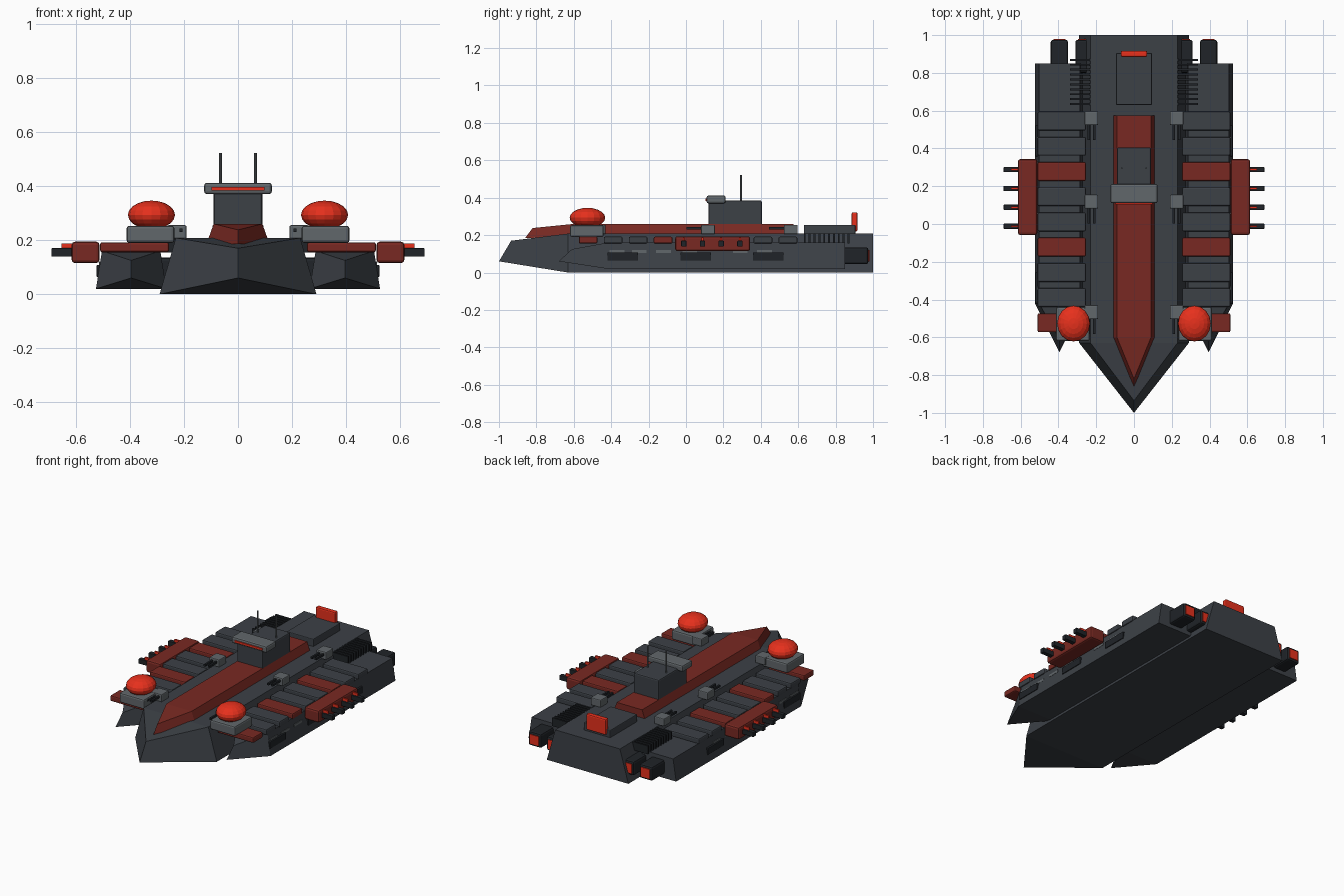
import bpy, bmesh
from mathutils import Matrix

if "Cube" in bpy.data.objects:
    bpy.data.objects.remove(bpy.data.objects["Cube"])

def material(name, r, g, b):
    m = bpy.data.materials.new(name)
    m.diffuse_color = (r, g, b, 1)
    m.use_nodes = True
    m.node_tree.nodes["Principled BSDF"].inputs["Base Color"].default_value = m.diffuse_color
    return m

HULL = material("hull_grey", 0.045, 0.052, 0.062)
RED = material("dark_red", 0.19, 0.022, 0.016)
GLOW = material("bright_red", 0.80, 0.03, 0.012)
GREY = material("light_grey", 0.12, 0.135, 0.145)
BLACK = material("near_black", 0.014, 0.017, 0.021)

def finish(bm, name, mat, bevel=0):
    bmesh.ops.recalc_face_normals(bm, faces=bm.faces)
    me = bpy.data.meshes.new(name)
    bm.to_mesh(me)
    bm.free()
    me.materials.append(mat)
    ob = bpy.data.objects.new(name, me)
    bpy.context.collection.objects.link(ob)
    if bevel:
        mod = ob.modifiers.new("bevel", 'BEVEL')
        mod.width, mod.segments = bevel, 2
    return ob

def box(name, x, y, z, mat, bevel=0):
    """Box from (min, max) ranges."""
    bm = bmesh.new()
    bmesh.ops.create_cube(bm, size=1)
    for v in bm.verts:
        for i, (lo, hi) in enumerate((x, y, z)):
            v.co[i] = lo if v.co[i] < 0 else hi
    return finish(bm, name, mat, bevel)

def pair(name, x, y, z, mat, bevel=0):
    """Box on the right and its mirror on the left."""
    box(name + "_right", x, y, z, mat, bevel)
    box(name + "_left", (-x[1], -x[0]), y, z, mat, bevel)

def prow(name, cx, wb, wt, zb, zt, back, shoulder, tip_low, tip_high, mat):
    """Sloped-side hull with a pointed bow; tips are (y, z)."""
    bm = bmesh.new()
    rings = []
    for w, z, tip in ((wb, zb, tip_low), (wt, zt, tip_high)):
        pts = [(cx - w, back, z), (cx - w, shoulder, z), (cx, tip[0], tip[1]),
               (cx + w, shoulder, z), (cx + w, back, z)]
        rings.append([bm.verts.new(p) for p in pts])
    for r in rings:
        bm.faces.new((r[0], r[1], r[3], r[4]))
        bm.faces.new(r[1:4])
    low, high = rings
    for i in range(5):
        j = (i + 1) % 5
        bm.faces.new((low[i], low[j], high[j], high[i]))
    return finish(bm, name, mat)

# Hulls and spine
prow("main_hull", 0, 0.29, 0.23, 0, 0.208, 1, -0.63, (-1, 0.06), (-0.935, 0.17), HULL)
for s, side in ((1, "right"), (-1, "left")):
    prow("side_hull_" + side, 0.395 * s, 0.13, 0.108, 0.02, 0.16, 0.85, -0.42,
         (-0.68, 0.06), (-0.61, 0.125), HULL)
prow("red_spine", 0, 0.115, 0.09, 0.19, 0.26, 0.575, -0.6, (-0.86, 0.185), (-0.82, 0.238), RED)

# Command tower with bridge and antennas
box("tower", (-0.09, 0.09), (0.12, 0.405), (0.24, 0.385), HULL, 0.008)
box("bridge", (-0.125, 0.125), (0.11, 0.212), (0.37, 0.412), GREY, 0.01)
box("bridge_window", (-0.098, 0.098), (0.104, 0.13), (0.383, 0.396), GLOW)
for s, side in ((1, "right"), (-1, "left")):
    bm = bmesh.new()
    bmesh.ops.create_cone(bm, cap_ends=True, segments=8, radius1=0.005, radius2=0.005,
                          depth=0.15, matrix=Matrix.Translation((0.065 * s, 0.295, 0.447)))
    finish(bm, "antenna_" + side, GREY)

# Rear deck house and tail plate
box("rear_deck_house", (-0.095, 0.095), (0.63, 0.905), (0.2, 0.255), HULL, 0.005)
box("tail_plate", (-0.07, 0.07), (0.885, 0.917), (0.22, 0.322), GLOW, 0.008)

# Deck slabs on the side hulls, every third one red
for i in range(9):
    y = 0.545 - 0.1335 * i
    pair(f"deck_slab_{i}", (0.255, 0.51), (y - 0.05, y + 0.05), (0.155, 0.192),
         RED if i % 3 == 2 else HULL, 0.008)

# Cooling fins
for i in range(10):
    y = 0.635 + 0.026 * i
    pair(f"cooling_fin_{i}", (0.225, 0.34), (y - 0.005, y + 0.005), (0.155, 0.208), BLACK)

# Broadside gun decks
pair("gun_deck", (0.512, 0.615), (-0.058, 0.343), (0.115, 0.194), RED, 0.012)
for i in range(4):
    y = -0.012 + 0.1 * i
    pair(f"broadside_gun_{i}", (0.6, 0.69), (y - 0.014, y + 0.014), (0.139, 0.17), BLACK, 0.003)
    pair(f"gun_light_{i}", (0.6, 0.652), (y - 0.005, y + 0.005), (0.168, 0.187), GLOW)

# Side hatches and panel strips
for i, y in enumerate((-0.338, 0.052, 0.44)):
    pair(f"side_hatch_{i}", (0.49, 0.523), (y - 0.082, y + 0.082), (0.064, 0.108), BLACK, 0.003)
for i, y in enumerate((-0.54, -0.37, -0.25, -0.12, 0.02, 0.29, 0.42)):
    if y > -0.42:
        pair(f"panel_strip_{i}", (0.48, 0.513), (y - 0.04, y + 0.04), (0.105, 0.12), GREY)

# Dome turrets on the bow
for s, side in ((1, "right"), (-1, "left")):
    bm = bmesh.new()
    bmesh.ops.create_uvsphere(bm, u_segments=16, v_segments=10, radius=1)
    bmesh.ops.transform(bm, verts=bm.verts, matrix=Matrix.Translation((0.32 * s, -0.527, 0.293))
                        @ Matrix.Diagonal((0.087, 0.095, 0.053, 1)))
    finish(bm, "dome_" + side, GLOW)
pair("dome_base", (0.235, 0.412), (-0.62, -0.44), (0.19, 0.253), GREY, 0.01)

# Small deck turrets with twin barrels
for i, y in enumerate((0.56, 0.118, -0.467)):
    pair(f"deck_turret_{i}", (0.19, 0.262), (y - 0.037, y + 0.037), (0.205, 0.255), GREY, 0.006)
    for j, x in enumerate((0.211, 0.24)):
        pair(f"turret_barrel_{i}_{j}", (x - 0.006, x + 0.006), (y - 0.115, y), (0.23, 0.243), BLACK)

# Engines with glowing exhausts
for i, x in enumerate((0.395, 0.265)):
    pair(f"engine_{i}", (x - 0.046, x + 0.046), (0.8, 0.975), (0.045, 0.135), BLACK, 0.012)
    pair(f"exhaust_{i}", (x - 0.032, x + 0.032), (0.96, 0.98), (0.06, 0.12), GLOW)
